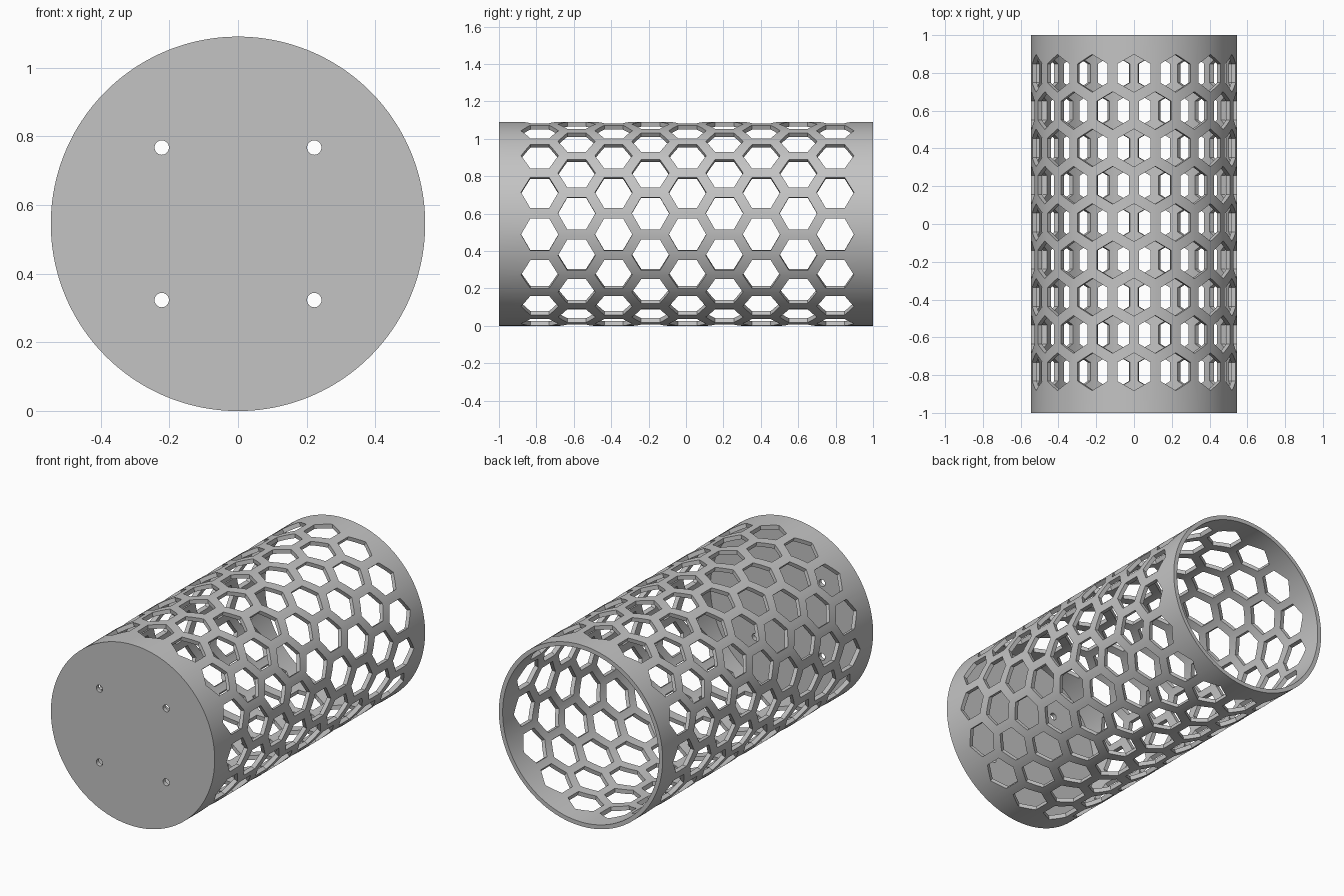
import bpy
import bmesh
from math import sin, cos, tau, radians
from mathutils import Vector

R, WALL, FLOOR = 0.545, 0.025, 0.025     # outer radius, wall and end plate thickness
AROUND, ROWS, PITCH, SHIFT = 15, 9, 0.1975, 0.008
HEX_R, SCREW_R, SCREW_OFF = 0.1, 0.021, 0.222
SEGMENTS = 180
CENTRE = Vector((0, 0, R))
Y = Vector((0, 1, 0))

if "Cube" in bpy.data.objects:
    bpy.data.objects.remove(bpy.data.objects["Cube"], do_unlink=True)

grey = bpy.data.materials.new("plain grey")
grey.use_nodes = True
grey.diffuse_color = (0.55, 0.55, 0.55, 1)
grey.node_tree.nodes["Principled BSDF"].inputs["Base Color"].default_value = grey.diffuse_color


def add_object(name, bm):
    bmesh.ops.recalc_face_normals(bm, faces=bm.faces[:])
    mesh = bpy.data.meshes.new(name)
    bm.to_mesh(mesh)
    bm.free()
    mesh.materials.append(grey)
    obj = bpy.data.objects.new(name, mesh)
    bpy.context.collection.objects.link(obj)
    return obj


def prism(bm, centre, axis, corner, radius, sides, half):
    """Regular prism along axis, with its first corner pointing along corner."""
    side = axis.cross(corner)
    rings = []
    for end in (-half, half):
        rings.append([bm.verts.new(centre + axis * end
                                   + corner * radius * cos(tau * i / sides)
                                   + side * radius * sin(tau * i / sides))
                      for i in range(sides)])
    low, high = rings
    bm.faces.new(low)
    bm.faces.new(high)
    for i in range(sides):
        j = (i + 1) % sides
        bm.faces.new((low[i], low[j], high[j], high[i]))


# Tube with a closed front: wall profile spun round the y axis, then end discs
bm = bmesh.new()
start = radians(0.7)                     # keeps tube seams off the hexagon corners
profile = [(R, -1), (R, 1), (R - WALL, 1), (R - WALL, FLOOR - 1)]
verts = [bm.verts.new(CENTRE + Vector((r * cos(start), y, r * sin(start)))) for r, y in profile]
edges = [bm.edges.new(pair) for pair in zip(verts, verts[1:])]
bmesh.ops.spin(bm, geom=verts + edges, cent=CENTRE, axis=Y, angle=tau, steps=SEGMENTS)
bmesh.ops.remove_doubles(bm, verts=bm.verts[:], dist=1e-4)
bmesh.ops.holes_fill(bm, edges=[e for e in bm.edges if e.is_boundary], sides=0)
tube = add_object("perforated_tube", bm)

# Cutter: staggered rings of hexagons and four screw holes in the front
bm = bmesh.new()
for row in range(ROWS):
    y = SHIFT + (row - ROWS // 2) * PITCH
    for k in range(AROUND):
        a = tau / 4 + tau * (k + (row % 2) / 2) / AROUND
        out = Vector((cos(a), 0, sin(a)))
        prism(bm, CENTRE + out * R + Y * y, out, Y, HEX_R, 6, 0.06)
for sx in (-1, 1):
    for sz in (-1, 1):
        spot = CENTRE + Vector((sx * SCREW_OFF, -1, sz * SCREW_OFF))
        prism(bm, spot, Y, Vector((1, 0, 0)), SCREW_R, 24, 0.08)
cutter = add_object("hole_cutter", bm)
cutter.hide_render = True

# Cut the holes, then drop the cutter
cut = tube.modifiers.new("holes", "BOOLEAN")
cut.operation = "DIFFERENCE"
cut.solver = "EXACT"
cut.object = cutter
bpy.ops.object.select_all(action="DESELECT")
bpy.context.view_layer.objects.active = tube
tube.select_set(True)
bpy.ops.object.modifier_apply(modifier=cut.name)
bpy.data.objects.remove(cutter, do_unlink=True)
bpy.ops.object.shade_smooth_by_angle(angle=radians(25))
